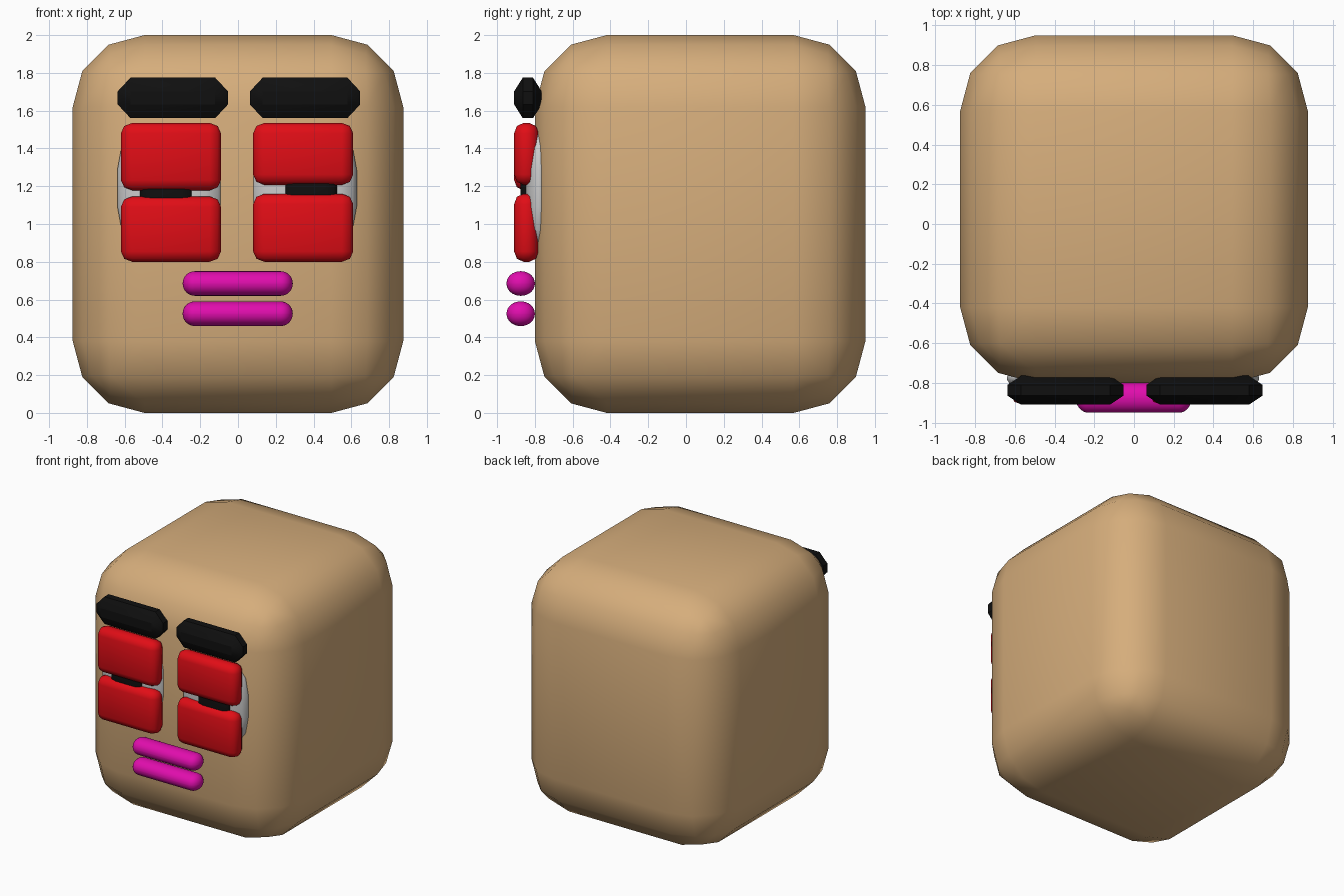
import bpy, bmesh, math
from mathutils import Matrix, Vector

if "Cube" in bpy.data.objects:
    bpy.data.objects.remove(bpy.data.objects["Cube"])


def material(name, rgb):
    m = bpy.data.materials.new(name)
    m.diffuse_color = (*rgb, 1)
    m.use_nodes = True
    m.node_tree.nodes["Principled BSDF"].inputs["Base Color"].default_value = m.diffuse_color
    return m


TAN = material("tan", (0.67, 0.42, 0.20))
BLACK = material("black", (0.005, 0.005, 0.005))
RED = material("red", (0.75, 0.004, 0.008))
PINK = material("pink", (0.75, 0.004, 0.42))


def rounded_box(name, lo, hi, bevel, segments, mat=None, angle=60):
    """Box between two corners; bevel gives the rounding along x, y and z."""
    lo, hi, b = Vector(lo), Vector(hi), Vector(bevel)
    bm = bmesh.new()
    bmesh.ops.create_cube(bm, size=1)
    size = hi - lo
    # bevel by one unit in a stretched space, then scale to real size
    bm.transform(Matrix.Diagonal([size[i] / b[i] for i in range(3)] + [1]))
    bmesh.ops.bevel(bm, geom=bm.edges[:], offset=1, segments=segments,
                    profile=0.5, affect='EDGES')
    bm.transform(Matrix.Translation((lo + hi) / 2) @ Matrix.Diagonal([*b, 1]))
    bmesh.ops.recalc_face_normals(bm, faces=bm.faces[:])
    mesh = bpy.data.meshes.new(name)
    bm.to_mesh(mesh)
    bm.free()
    obj = bpy.data.objects.new(name, mesh)
    bpy.context.collection.objects.link(obj)
    if mat:
        mesh.materials.append(mat)
    bpy.ops.object.select_all(action='DESELECT')
    obj.select_set(True)
    bpy.context.view_layer.objects.active = obj
    bpy.ops.object.shade_smooth_by_angle(angle=math.radians(angle))
    return obj


# head block
rounded_box("head", (-0.875, -0.80, 0), (0.875, 0.95, 2), (0.38, 0.38, 0.38), 3, TAN)

# per side: centre x, bottom of upper lid, top of lower lid
for side, cx, upper, lower in (("left", -0.355, 1.178, 1.146),
                               ("right", 0.345, 1.207, 1.16)):
    def part(name, dx, half, y, z, bevel, segs, mat=None, angle=60):
        x = cx + dx
        rounded_box(f"{name}_{side}", (x - half, y[0], z[0]),
                    (x + half, y[1], z[1]), bevel, segs, mat, angle)

    # eyeball and pupil
    part("eye", 0.006 * (1 if cx > 0 else -1), 0.278, (-0.855, -0.70),
         (0.845, 1.535), (0.17, 0.07, 0.25), 3)
    part("pupil", 0.04 if cx > 0 else -0.025, 0.14, (-0.877, -0.80),
         (1.05, 1.32), (0.06, 0.03, 0.06), 2, BLACK)
    # eyelids
    part("upper_lid", 0, 0.265, (-0.91, -0.78), (upper, 1.535),
         (0.06, 0.05, 0.055), 2, RED)
    part("lower_lid", 0, 0.265, (-0.91, -0.78), (0.80, lower),
         (0.06, 0.05, 0.055), 2, RED)
    # brow
    part("brow", 0.01, 0.292, (-0.91, -0.764), (1.56, 1.775),
         (0.068, 0.046, 0.073), 1, BLACK, 30)

# lips
for name, z in (("upper_lip", 0.62), ("lower_lip", 0.46)):
    rounded_box(name, (-0.293, -0.95, z), (0.29, -0.80, z + 0.13),
                (0.064, 0.073, 0.064), 8, PINK)
